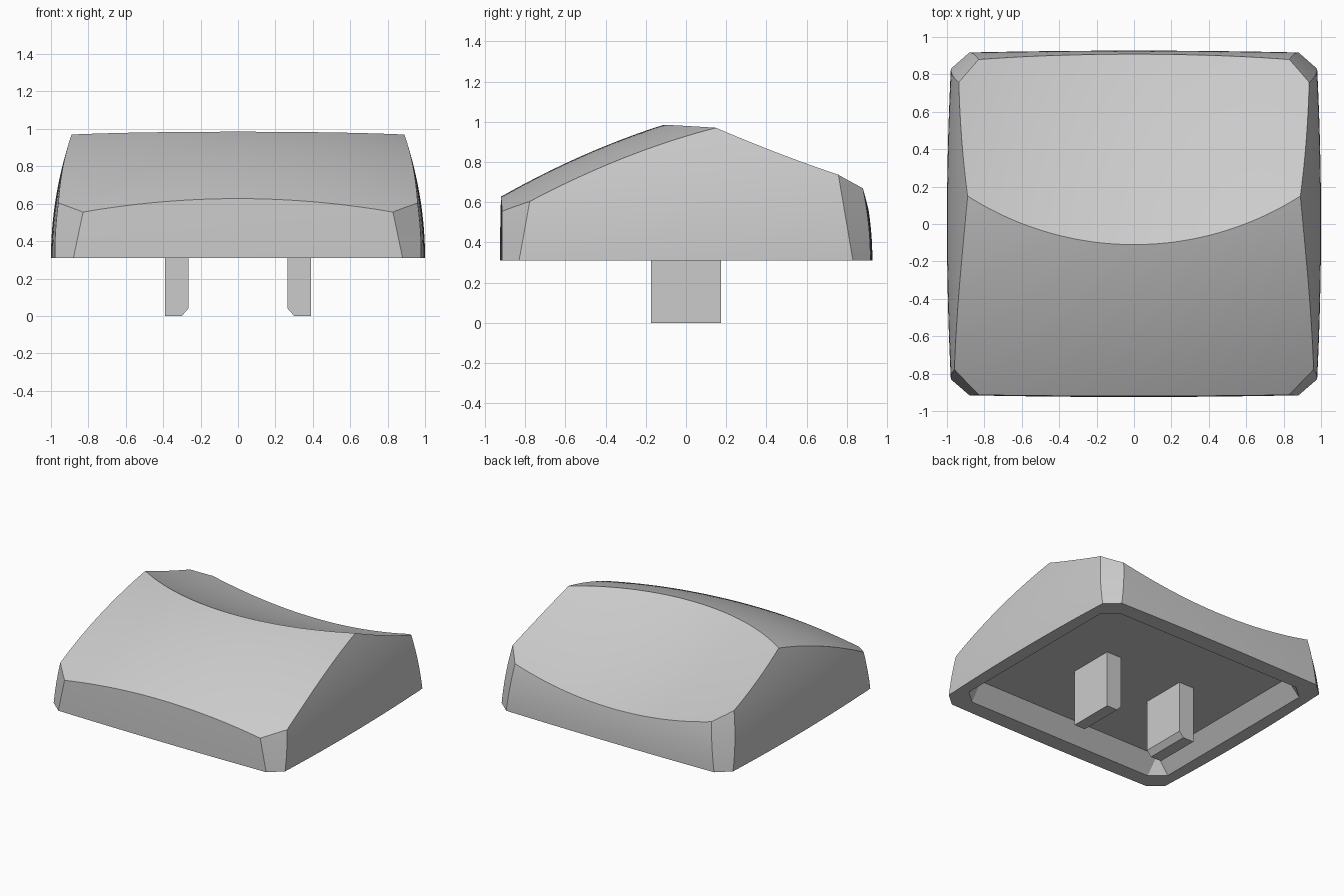
import bpy
import bmesh
from math import radians

if "Cube" in bpy.data.objects:
    bpy.data.objects.remove(bpy.data.objects["Cube"], do_unlink=True)

grey = bpy.data.materials.new("light grey plastic")
grey.use_nodes = True
colour = (0.6, 0.6, 0.6, 1)
grey.diffuse_color = colour
grey.node_tree.nodes["Principled BSDF"].inputs["Base Color"].default_value = colour

BASE = 0.31      # underside of the rim
CEILING = 0.43   # top of the hollow


def make_object(name, bm):
    bmesh.ops.recalc_face_normals(bm, faces=bm.faces)
    mesh = bpy.data.meshes.new(name)
    bm.to_mesh(mesh)
    bm.free()
    mesh.materials.append(grey)
    obj = bpy.data.objects.new(name, mesh)
    bpy.context.collection.objects.link(obj)
    return obj


def loft(name, rings):
    """Closed solid through rings with equal point counts."""
    bm = bmesh.new()
    loops = [[bm.verts.new(p) for p in ring] for ring in rings]
    n = len(loops[0])
    for low, high in zip(loops, loops[1:]):
        for i in range(n):
            j = (i + 1) % n
            bm.faces.new((low[i], low[j], high[j], high[i]))
    bm.faces.new(loops[0])
    bm.faces.new(loops[-1])
    return make_object(name, bm)


def spread(a, b, steps=20):
    return [a + (b - a) * i / steps for i in range(steps + 1)]


def outline(z):
    """Bowed rectangle with cut corners; the walls lean in with height."""
    d = z - BASE

    def side(y):
        return 1 - 0.2525 * d * d - 0.03 * y * y

    def front(x):
        return -0.925 + 0.05 * d * d + 0.012 * x * x

    def back(x):
        return 0.927 - 0.3 * d * d - 0.013 * x * x

    xf, yf = 0.88 - 0.21 * d, -0.83 + 0.18 * d
    xb, yb = 0.88 - 0.135 * d, 0.83 - 0.17 * d
    ring = [(x, front(x), z) for x in spread(-xf, xf)]
    ring += [(side(y), y, z) for y in spread(yf, yb)]
    ring += [(x, back(x), z) for x in spread(xb, -xb)]
    ring += [(-side(y), y, z) for y in spread(yb, yf)]
    return ring


def front_slope(x, y):
    t = y + 0.11
    return 0.985 + 0.317 * t - 0.1537 * t * t - 0.11 * x * x


def back_dish(x, y):
    return 0.929 - 0.495 * y + 0.1 * y * y + 0.1423 * x * x


def surface_cutter(name, height, size=1.2, steps=48):
    """Block whose underside follows a height function."""
    bm = bmesh.new()
    bmesh.ops.create_grid(bm, x_segments=steps, y_segments=steps, size=size)
    for v in bm.verts:
        v.co.z = height(v.co.x, v.co.y)
    lifted = bmesh.ops.extrude_face_region(bm, geom=bm.faces[:])["geom"]
    for v in lifted:
        if isinstance(v, bmesh.types.BMVert):
            v.co.z = 2.5
    return make_object(name, bm)


def corner_ring(cx, cy, ex, ey, z):
    """Rectangle of half size ex, ey with corners cut at cx, cy."""
    return [(-cx, -ey, z), (cx, -ey, z), (ex, -cy, z), (ex, cy, z),
            (cx, ey, z), (-cx, ey, z), (-ex, cy, z), (-ex, -cy, z)]


def cut(target, cutter):
    mod = target.modifiers.new("cut", "BOOLEAN")
    mod.operation = "DIFFERENCE"
    mod.solver = "EXACT"
    mod.object = cutter
    bpy.context.view_layer.objects.active = target
    bpy.ops.object.modifier_apply(modifier=mod.name)
    bpy.data.objects.remove(cutter, do_unlink=True)


# Cap shell: curved walls, convex front slope, dished back slope
cap = loft("cap_shell", [outline(z) for z in spread(BASE, 1.15, 24)])
cut(cap, surface_cutter("front_slope_cutter", front_slope))
cut(cap, surface_cutter("back_dish_cutter", back_dish))

# Shallow hollow with sloping walls under the cap
hollow = loft("hollow_cutter", [
    corner_ring(0.795, 0.71, 0.91, 0.81, BASE - 0.012),
    corner_ring(0.797, 0.697, 0.8, 0.7, CEILING)])
cut(cap, hollow)

bpy.ops.object.select_all(action="DESELECT")
cap.select_set(True)
bpy.context.view_layer.objects.active = cap
bpy.ops.object.shade_smooth_by_angle(angle=radians(18))

# Two mounting posts with a bevelled inner bottom edge
profile = [(0.265, CEILING), (0.265, 0.04), (0.3, 0), (0.39, 0), (0.39, CEILING)]
for name, s in (("left_post", 1), ("right_post", -1)):
    loft(name, [[(s * x, y, z) for x, z in profile] for y in (-0.175, 0.175)])
